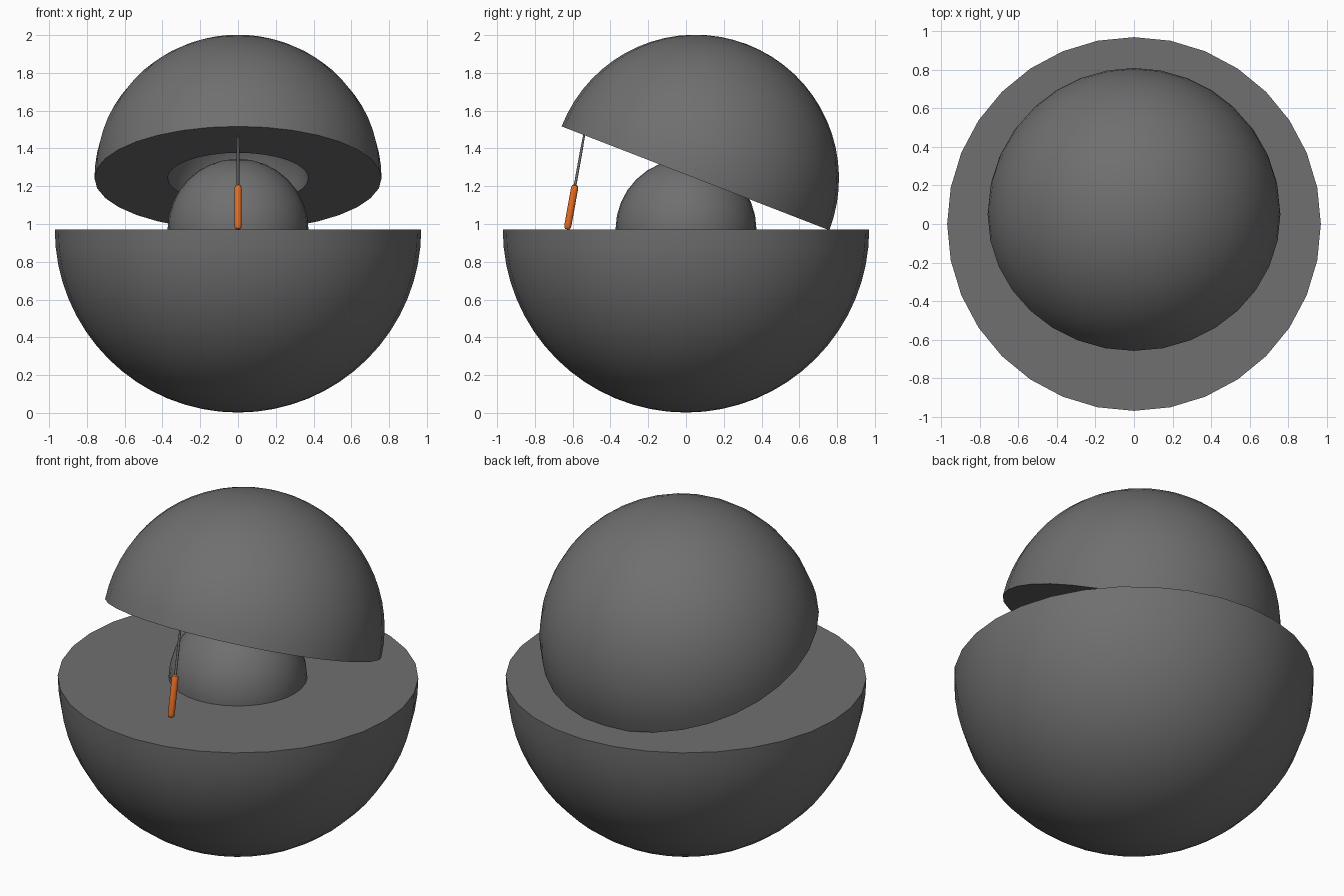
import bpy, bmesh
from math import sin, cos, pi, radians
from mathutils import Matrix

if "Cube" in bpy.data.objects:
    bpy.data.objects.remove(bpy.data.objects["Cube"])


def material(name, color):
    mat = bpy.data.materials.new(name)
    mat.diffuse_color = color
    mat.use_nodes = True
    mat.node_tree.nodes["Principled BSDF"].inputs["Base Color"].default_value = mat.diffuse_color
    return mat


def lathe(name, profile, segs, loc, mat, tilt=0.0):
    """Revolve an (r, z) profile around z, then tilt about x and place it."""
    bm = bmesh.new()
    verts = [bm.verts.new((0, r, z)) for r, z in profile]
    edges = [bm.edges.new(p) for p in zip(verts, verts[1:])]
    bmesh.ops.spin(bm, geom=verts + edges, cent=(0, 0, 0), axis=(0, 0, 1),
                   angle=2 * pi, steps=segs, use_duplicate=False)
    bmesh.ops.remove_doubles(bm, verts=bm.verts, dist=1e-5)
    bmesh.ops.recalc_face_normals(bm, faces=bm.faces)
    mesh = bpy.data.meshes.new(name)
    bm.to_mesh(mesh)
    bm.free()
    mesh.materials.append(mat)
    obj = bpy.data.objects.new(name, mesh)
    bpy.context.collection.objects.link(obj)
    obj.matrix_world = Matrix.Translation(loc) @ Matrix.Rotation(tilt, 4, 'X')
    bpy.ops.object.select_all(action='DESELECT')
    obj.select_set(True)
    bpy.context.view_layer.objects.active = obj
    bpy.ops.object.shade_smooth_by_angle(angle=radians(35))
    return obj


def arc(r, a0, a1, n):
    """Points on a circle in the (r, z) plane, angles in degrees from the equator."""
    angles = [radians(a0 + (a1 - a0) * i / n) for i in range(n + 1)]
    return [(abs(r * cos(a)), r * sin(a)) for a in angles]


CORE_R = 0.373
SEGS = 32
metal = material("dark_metal", (0.16, 0.16, 0.16, 1))
orange = material("orange_plastic", (0.8, 0.155, 0.017, 1))

# Lower bowl: half ball with a hemispherical socket
lathe("lower_hemisphere", arc(0.97, -90, 0, 16) + arc(CORE_R, 0, -90, 8),
      SEGS, (0, 0, 0.972), metal)

# Inner ball resting in the socket
lathe("core_ball", arc(CORE_R, -90, 90, 16), SEGS, (0, 0, 0.972), metal)

# Upper shell: smaller half ball, tipped open at the front
lathe("upper_hemisphere", arc(0.76, 90, 0, 16) + arc(CORE_R, 0, 90, 8),
      SEGS, (0, 0.05, 1.242), metal, radians(-21.2))

# Screwdriver propping the shell: rounded handle and thin tapered shaft
LEAN = radians(-10.2)
BASE = (0, -0.629, 0.972)
handle = [(0, 0), (0.012, 0.001), (0.017, 0.008), (0.019, 0.02),
          (0.019, 0.222), (0.015, 0.235), (0.007, 0.241), (0, 0.241)]
lathe("screwdriver_handle", handle, 16, BASE, orange, LEAN)
shaft = [(0, 0.23), (0.007, 0.23), (0.007, 0.42), (0.005, 0.507), (0, 0.507)]
lathe("screwdriver_shaft", shaft, 12, BASE, metal, LEAN)
